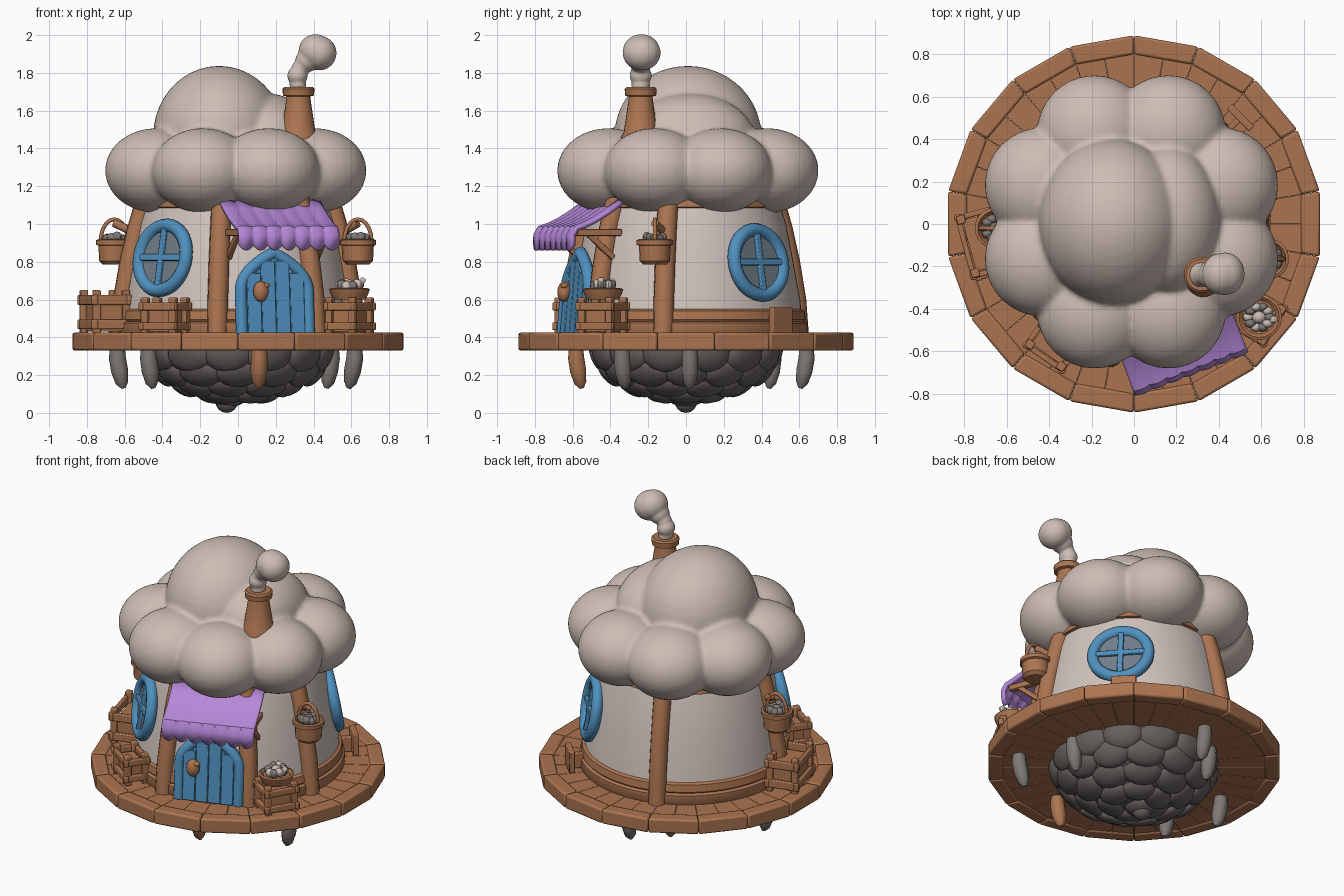
import bpy, bmesh, math, random
from mathutils import Matrix, Vector

if "Cube" in bpy.data.objects:
    bpy.data.objects.remove(bpy.data.objects["Cube"])

random.seed(4)
rad = math.radians
I = Matrix.Identity(4)


def material(name, col):
    m = bpy.data.materials.new(name)
    m.diffuse_color = (*col, 1)
    m.use_nodes = True
    m.node_tree.nodes["Principled BSDF"].inputs["Base Color"].default_value = m.diffuse_color
    return m


CLOUD = material("cloud beige", (0.61, 0.51, 0.455))
WALL = material("plaster", (0.64, 0.55, 0.51))
WOOD = material("wood brown", (0.41, 0.175, 0.08))
BLUE = material("paint blue", (0.08, 0.28, 0.52))
PURPLE = material("cloth purple", (0.47, 0.25, 0.70))
ROCK = material("rock grey", (0.135, 0.12, 0.115))
ROOT = material("root grey", (0.21, 0.19, 0.175))
GLASS = material("window grey", (0.17, 0.21, 0.25))


def finish(name, bm, mat, bevel=0):
    bmesh.ops.recalc_face_normals(bm, faces=bm.faces)
    me = bpy.data.meshes.new(name)
    bm.to_mesh(me)
    bm.free()
    me.materials.append(mat)
    ob = bpy.data.objects.new(name, me)
    bpy.context.collection.objects.link(ob)
    if bevel:
        b = ob.modifiers.new("bevel", 'BEVEL')
        b.width, b.segments = bevel, 2
    return ob


def frame(a, d, z, tilt=0):
    """Local x runs along the wall, -y points outward at angle a."""
    a = rad(a)
    return (Matrix.Translation((math.cos(a) * d, math.sin(a) * d, z))
            @ Matrix.Rotation(a + math.pi / 2, 4, 'Z') @ Matrix.Rotation(rad(tilt), 4, 'X'))


def box(bm, M, loc, size, rot=0):
    bmesh.ops.create_cube(bm, size=1, matrix=M @ Matrix.Translation(loc)
                          @ Matrix.Rotation(rad(rot), 4, 'X') @ Matrix.Diagonal((*size, 1)))


def ball(bm, loc, r, M=I, seg=16):
    bmesh.ops.create_uvsphere(bm, u_segments=seg, v_segments=seg // 2 + 2, radius=1,
                              matrix=M @ Matrix.Translation(loc) @ Matrix.Diagonal((*r, 1)))


def lathe(bm, prof, n=48, M=I):
    rings = [[bm.verts.new(M @ Vector((r * math.cos(2 * math.pi * i / n), r * math.sin(2 * math.pi * i / n), z)))
              for i in range(n)] for r, z in prof]
    for a, b in zip(rings, rings[1:]):
        for i in range(n):
            bm.faces.new((a[i], a[(i + 1) % n], b[(i + 1) % n], b[i]))
    bm.faces.new(rings[0])
    bm.faces.new(rings[-1])


def tube(name, pts, r, mat, M=I, cyclic=False, radii=None):
    cu = bpy.data.curves.new(name, 'CURVE')
    cu.dimensions, cu.bevel_depth, cu.bevel_resolution, cu.use_fill_caps = '3D', r, 3, True
    sp = cu.splines.new('POLY')
    sp.points.add(len(pts) - 1)
    for i, p in enumerate(pts):
        sp.points[i].co = (*(M @ Vector(p)), 1)
        sp.points[i].radius = radii[i] if radii else 1
    sp.use_cyclic_u = cyclic
    cu.materials.append(mat)
    ob = bpy.data.objects.new(name, cu)
    bpy.context.collection.objects.link(ob)
    bpy.ops.object.select_all(action='DESELECT')
    ob.select_set(True)
    bpy.context.view_layer.objects.active = ob
    bpy.ops.object.convert(target='MESH')


def wedges(name, n, r0, r1, z0, z1, gap, bevel):
    bm = bmesh.new()
    for i in range(n):
        a0, a1 = [2 * math.pi * (i + k) / n + math.pi / 2 for k in (gap, 1 - gap)]
        lo, hi = [[bm.verts.new((r * math.cos(a), r * math.sin(a), z))
                   for r, a in ((r0, a0), (r1, a0), (r1, a1), (r0, a1))] for z in (z0, z1)]
        bm.faces.new(lo)
        bm.faces.new(hi)
        for k in range(4):
            bm.faces.new((lo[k], lo[(k + 1) % 4], hi[(k + 1) % 4], hi[k]))
    finish(name, bm, WOOD, bevel)


# Round deck: radial boards and a rim
wedges("deck_boards", 36, 0.3, 0.83, 0.338, 0.415, 0.002, 0.004)
wedges("deck_rim", 18, 0.80, 0.89, 0.33, 0.425, 0.002, 0.012)

# Rock bowl under the deck, covered in overlapping stones
bm = bmesh.new()
lathe(bm, [(0.5, 0.35), (0.46, 0.25), (0.37, 0.17), (0.2, 0.1), (0.03, 0.07)])
for n, r, z, tilt, s in ((13, 0.465, 0.30, 68, 0.125), (12, 0.405, 0.21, 50, 0.12),
                         (9, 0.29, 0.14, 32, 0.12), (6, 0.15, 0.095, 16, 0.11)):
    for i in range(n):
        M = frame(360 * (i + (n % 2) / 2) / n, r, z, 90 - tilt)
        k = random.uniform(0.95, 1.07)
        ball(bm, (0, 0, 0), (s * k, 0.042, s * 0.72), M, 12)
ball(bm, (-0.05, 0, 0.09), (0.1, 0.1, 0.06), seg=12)
ball(bm, (-0.06, 0, 0.06), (0.06, 0.06, 0.06), seg=12)
finish("rock_base", bm, ROCK)

# Hanging roots
for i, (x, y, m) in enumerate(((0.11, -0.565, WOOD), (0.6, -0.33, ROOT), (0.48, 0.02, ROOT), (-0.46, -0.25, ROOT),
                               (-0.62, 0.05, ROOT), (-0.2, 0.45, ROOT), (-0.02, 0.62, ROOT))):
    tube(f"root_{i}", [(x * k, y * k, z) for k, z in ((1.03, 0.36), (1.03, 0.29), (1.01, 0.22), (0.99, 0.16), (0.975, 0.13))],
         0.045, m, radii=[0.85, 1, 1, 0.75, 0.25])

# Walls, base boards and top band
bm = bmesh.new()
lathe(bm, [(0.625, 0.40), (0.605, 0.6), (0.565, 0.82), (0.53, 1.0), (0.48, 1.16)], 64)
finish("wall", bm, WALL)
bm = bmesh.new()
lathe(bm, [(0.63, 0.4), (0.645, 0.42), (0.643, 0.475), (0.627, 0.485), (0.635, 0.495), (0.628, 0.54), (0.6, 0.555)], 64)
lathe(bm, [(0.5, 1.085), (0.52, 1.09), (0.51, 1.14), (0.48, 1.16)], 64)
finish("wall_boards", bm, WOOD)
for i, a in enumerate((-11, 109, 189, 260, 311)):
    tube(f"post_{i}", [(0, -r, z) for r, z in ((0.63, 0.41), (0.615, 0.6), (0.58, 0.8), (0.54, 0.97), (0.49, 1.14))],
         0.055, WOOD, frame(a, 0, 0))

# Cloud roof: ring of puffs and two domes fused together
bm = bmesh.new()
for i in range(8):
    a = rad(22.5 + 45 * i)
    ball(bm, (0.455 * math.cos(a) - 0.012, 0.455 * math.sin(a) + 0.01, 1.283), (0.272, 0.272, 0.224), seg=32)
ball(bm, (0, 0, 1.28), (0.5, 0.5, 0.19), seg=32)
ball(bm, (-0.1, 0.01, 1.465), (0.35, 0.39, 0.372), seg=40)
ball(bm, (0.16, 0.02, 1.44), (0.25, 0.35, 0.25), seg=32)
roof = finish("cloud_roof", bm, CLOUD)
rm = roof.modifiers.new("fuse", 'REMESH')
rm.mode, rm.voxel_size, rm.use_smooth_shade = 'VOXEL', 0.015, True
sm = roof.modifiers.new("soften", 'SMOOTH')
sm.iterations = 4

# Chimney and smoke
bm = bmesh.new()
C = Matrix.Translation((0.32, -0.24, 0))
lathe(bm, [(0.1, 1.35), (0.105, 1.46), (0.09, 1.485), (0.062, 1.675), (0.082, 1.68), (0.085, 1.715), (0.075, 1.725), (0.05, 1.725)], 24, C)
finish("chimney", bm, WOOD)
bm = bmesh.new()
for p, r in (((0.317, -0.24, 1.735), 0.045), ((0.315, -0.24, 1.785), 0.054), ((0.33, -0.24, 1.825), 0.046),
             ((0.365, -0.238, 1.865), 0.062), ((0.41, -0.236, 1.915), 0.09), ((0.43, -0.235, 1.905), 0.092)):
    ball(bm, p, (r, r * 1.1, r), seg=24)
smoke = finish("smoke", bm, CLOUD)
rm = smoke.modifiers.new("fuse", 'REMESH')
rm.mode, rm.voxel_size, rm.use_smooth_shade = 'VOXEL', 0.008, True
smoke.modifiers.new("soften", 'SMOOTH').iterations = 5

# Pointed arch door with frame, planks and knob
D = frame(288.5, 0.63, 0.42, -5)


def arch(w, h, spring, n=10):
    top = [(w * (1 - (k / n) ** 2), spring + (h - spring) * k / n) for k in range(n)] + [(0, h)]
    right = [(w, 0)] + top
    return right + [(-x, z) for x, z in reversed(right[:-1])]


bm = bmesh.new()
vs = [bm.verts.new(D @ Vector((x, -0.008, z))) for x, z in arch(0.19, 0.43, 0.23)]
f = bm.faces.new(vs)
ext = bmesh.ops.extrude_face_region(bm, geom=[f])
for v in ext["geom"]:
    if isinstance(v, bmesh.types.BMVert):
        v.co += D.to_3x3() @ Vector((0, 0.08, 0))
for x, h in ((-0.12, 0.32), (-0.04, 0.385), (0.04, 0.385), (0.12, 0.32)):
    box(bm, D, (x, -0.012, h / 2), (0.077, 0.02, h))
finish("door", bm, BLUE, 0.004)
tube("door_frame", [(x, 0.005, z) for x, z in arch(0.187, 0.43, 0.23)], 0.033, BLUE, D)
bm = bmesh.new()
ball(bm, (-0.09, -0.04, 0.22), (0.042, 0.035, 0.055), D)
ball(bm, (-0.065, -0.05, 0.25), (0.022, 0.02, 0.016), D, 10)
finish("door_knob", bm, WOOD)

# Scalloped awning and its brackets
A = frame(291, 0, 0)
bm = bmesh.new()
rows, strips, sub = [], 7, 6
for out, z in ((0.46, 1.12), (0.54, 1.065), (0.615, 1.02), (0.68, 0.99), (0.725, 0.975), (0.745, 0.94), (0.745, 0.89)):
    row = []
    for k in range(strips * sub + 1):
        w = abs(math.sin(math.pi * k / sub))
        dz = -0.03 * w if z == 0.89 else 0.006 * w
        row.append(bm.verts.new(A @ Vector((-0.283 + 0.566 * k / (strips * sub), -out - 0.008 * w * (z < 0.98), z + dz))))
    rows.append(row)
for a, b in zip(rows, rows[1:]):
    for k in range(strips * sub):
        bm.faces.new((a[k], a[k + 1], b[k + 1], b[k]))
aw = finish("awning", bm, PURPLE)
so = aw.modifiers.new("thick", 'SOLIDIFY')
so.thickness, so.offset = 0.024, 0
bm = bmesh.new()
for x in (-0.25, 0.25):
    box(bm, A, (x, -0.59, 0.955), (0.04, 0.25, 0.035))
    box(bm, A, (x, -0.58, 0.885), (0.03, 0.19, 0.03), -42)
finish("awning_brackets", bm, WOOD, 0.005)

# Round windows
circle = [(0.17 * math.cos(math.pi * k / 18), -0.005, 0.175 * math.sin(math.pi * k / 18)) for k in range(36)]
for name, a, z in (("front_window", 226, 0.82), ("back_window", 42, 0.795)):
    W = frame(a, 0.568, z, -10)
    tube(name + "_frame", circle, 0.036, BLUE, W, True)
    bm = bmesh.new()
    lathe(bm, [(0.165, -0.07), (0.165, 0.012)], 32, W @ Matrix.Rotation(rad(90), 4, 'X'))
    finish(name + "_glass", bm, GLASS)
    bm = bmesh.new()
    box(bm, W, (0, -0.015, 0), (0.034, 0.03, 0.32))
    box(bm, W, (0, -0.015, 0), (0.32, 0.03, 0.034))
    finish(name + "_bars", bm, BLUE, 0.005)


# Slatted wooden crates on the deck
def crate(name, x, y, a, w, d, h):
    M = Matrix.Translation((x, y, 0.415)) @ Matrix.Rotation(rad(a + 90), 4, 'Z')
    bm = bmesh.new()
    box(bm, M, (0, 0, h * 0.42), (w - 0.05, d - 0.05, h * 0.7))
    for s in (-1, 1):
        for t in (-1, 1):
            box(bm, M, (s * (w / 2 - 0.02), t * (d / 2 - 0.02), h / 2 + 0.01), (0.04, 0.04, h + 0.02))
        for z in (0.25, 0.85):
            box(bm, M, (0, s * (d / 2 - 0.008), h * z), (w + 0.02, 0.025, h * 0.24))
            box(bm, M, (s * (w / 2 - 0.008), 0, h * z), (0.025, d + 0.02, h * 0.24))
    finish(name, bm, WOOD, 0.006)


crate("left_crate", -0.705, -0.085, 195, 0.3, 0.2, 0.215)
crate("front_crate", -0.385, -0.575, 235, 0.22, 0.15, 0.175)
crate("right_crate", 0.59, -0.44, 329, 0.21, 0.18, 0.175)
# Small slanted prop behind the house
bm = bmesh.new()
box(bm, frame(45, 0.71, 0.42), (0, 0, 0.07), (0.15, 0.035, 0.14))
box(bm, frame(45, 0.71, 0.42), (0, 0.04, 0.05), (0.03, 0.08, 0.1))
finish("back_board", bm, WOOD, 0.006)


# Small heaps of stones
def heap(name, x, y, z, r, mats):
    for mat, off in zip(mats, (0, 36)):
        bm = bmesh.new()
        for i in range(5):
            a = rad(72 * i + off)
            ball(bm, (x + r * math.cos(a), y + r * math.sin(a), z + random.uniform(0, 0.02)), (0.028, 0.022, 0.028), seg=8)
        if off:
            ball(bm, (x, y, z + 0.01), (0.035, 0.03, 0.028), seg=8)
        finish(f"{name}_{mat.name.split()[0]}_stones_{off}", bm, mat)


bm = bmesh.new()
lathe(bm, [(0.085, 0.6), (0.1, 0.63), (0.108, 0.655), (0.095, 0.66), (0.08, 0.645)], 20, Matrix.Translation((0.59, -0.44, 0)))
finish("stone_tray", bm, WOOD)
heap("tray", 0.59, -0.44, 0.668, 0.05, (ROOT, CLOUD))
bm = bmesh.new()
box(bm, Matrix.Translation((0.645, -0.45, 0.68)) @ Matrix.Rotation(rad(35), 4, 'Y'), (0, 0, 0), (0.03, 0.03, 0.08))
finish("loaf", bm, CLOUD, 0.008)

# Hanging baskets with handles and wall hooks
for name, x, y, hx, hy in (("left_basket", -0.655, -0.02, -0.54, -0.06), ("right_basket", 0.635, -0.165, 0.54, -0.11)):
    bm = bmesh.new()
    lathe(bm, [(0.06, 0.785), (0.08, 0.805), (0.084, 0.885), (0.096, 0.89), (0.096, 0.915), (0.082, 0.92), (0.07, 0.9)],
          20, Matrix.Translation((x, y, 0)))
    finish(name, bm, WOOD)
    tube(name + "_handle", [(x + 0.072 * math.cos(math.pi * k / 10), y, 0.91 + 0.115 * math.sin(math.pi * k / 10))
                            for k in range(11)], 0.011, WOOD)
    tube(name + "_hook", [(hx, hy, 0.95), (x, y, 1.005)], 0.022, WOOD)
    heap(name, x, y, 0.912, 0.045, (ROOT, ROOT))

# Smooth shading with kept edges
bpy.ops.object.select_all(action='SELECT')
bpy.context.view_layer.objects.active = roof
bpy.ops.object.shade_smooth_by_angle(angle=rad(40))
